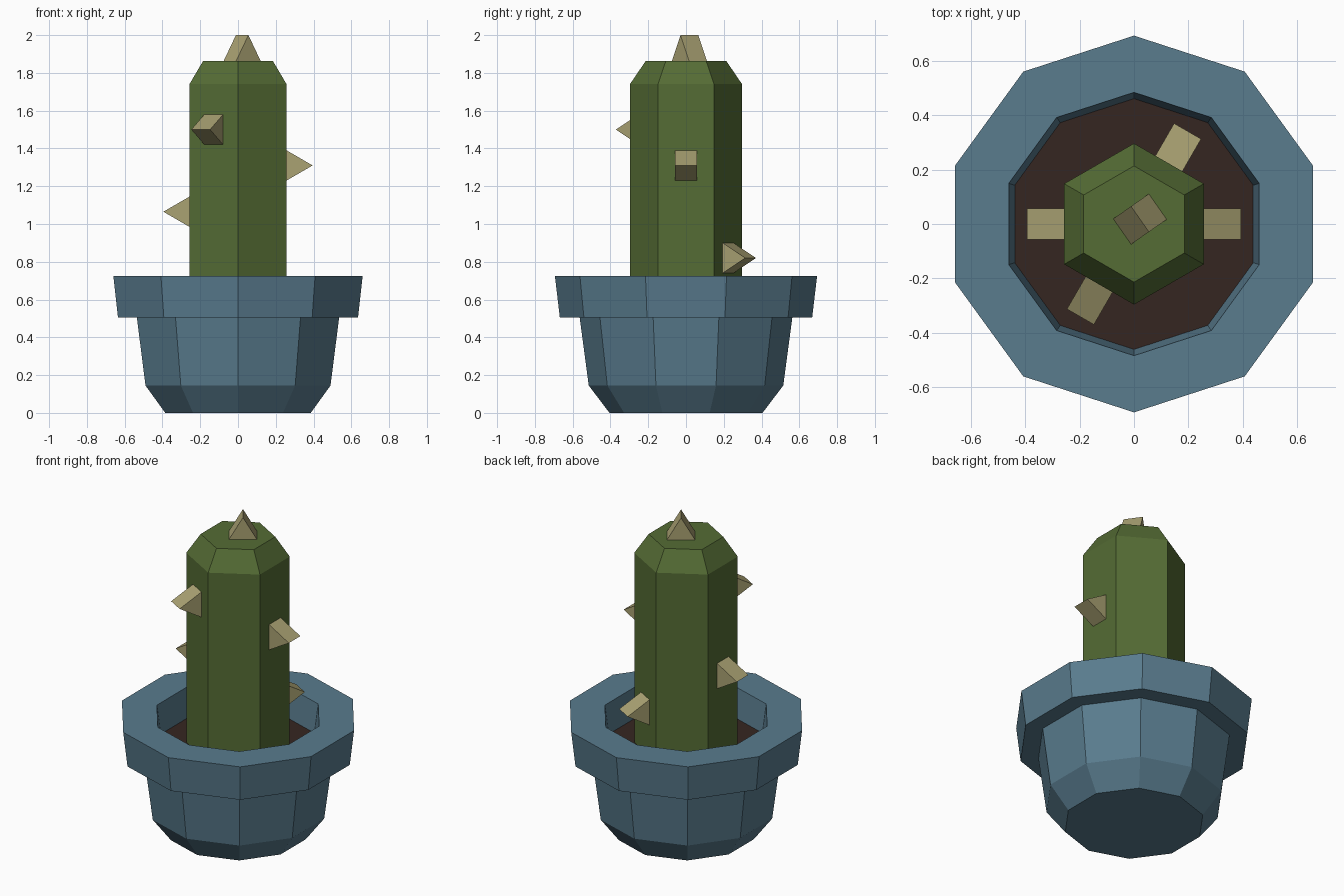
import bpy, bmesh
from math import cos, sin, pi, radians
from mathutils import Matrix, Vector

if "Cube" in bpy.data.objects:
    bpy.data.objects.remove(bpy.data.objects["Cube"])


def material(name, rgb):
    m = bpy.data.materials.new(name)
    m.diffuse_color = (*rgb, 1)
    m.use_nodes = True
    m.node_tree.nodes["Principled BSDF"].inputs["Base Color"].default_value = m.diffuse_color
    return m


def finish(name, bm, mat):
    bmesh.ops.recalc_face_normals(bm, faces=bm.faces)
    me = bpy.data.meshes.new(name)
    bm.to_mesh(me)
    bm.free()
    me.materials.append(mat)
    ob = bpy.data.objects.new(name, me)
    bpy.context.collection.objects.link(ob)
    return ob


def lathe(name, profile, sides, mat, cap_end=True):
    """Faceted turned shape from (radius, z) points, one corner pointing to +y."""
    bm = bmesh.new()
    rings = []
    for r, z in profile:
        angles = [pi / 2 + 2 * pi * i / sides for i in range(sides)]
        rings.append([bm.verts.new((r * cos(a), r * sin(a), z)) for a in angles])
    for a, b in zip(rings, rings[1:]):
        for i in range(sides):
            j = (i + 1) % sides
            bm.faces.new((a[i], a[j], b[j], b[i]))
    bm.faces.new(rings[0])
    if cap_end:
        bm.faces.new(rings[-1])
    return finish(name, bm, mat)


def spine(name, matrix, mat, length=0.16, width=0.115, height=0.138):
    """Wedge with its base on the local xy plane and its ridge along local y."""
    bm = bmesh.new()
    ends = []
    for y in (-width / 2, width / 2):
        ends.append([bm.verts.new(p) for p in
                     ((-length / 2, y, 0), (length / 2, y, 0), (0, y, height))])
        bm.faces.new(ends[-1])
    for i in range(3):
        j = (i + 1) % 3
        bm.faces.new((ends[0][i], ends[0][j], ends[1][j], ends[1][i]))
    bm.transform(matrix)
    return finish(name, bm, mat)


blue = material("pot_blue", (0.10, 0.20, 0.27))
brown = material("soil_brown", (0.036, 0.019, 0.015))
green = material("cactus_green", (0.09, 0.15, 0.035))
straw = material("spine_straw", (0.40, 0.36, 0.17))

# Pot: chamfered foot, tapered body, overhanging rim, inner wall
lathe("pot", [(0.405, 0), (0.515, 0.145), (0.563, 0.505), (0.668, 0.505),
              (0.694, 0.725), (0.485, 0.725), (0.462, 0.545)], 10, blue, False)

# Soil disc inside the pot
lathe("soil", [(0.462, 0.545)], 10, brown, False)

# Cactus column
lathe("cactus", [(0.297, 0.545), (0.297, 1.74), (0.214, 1.862)], 6, green)

# Side spines on the flat faces: direction in degrees and height
for name, angle, z in (("right_spine", 0, 1.31), ("left_spine", 180, 1.065),
                       ("front_spine", -120, 1.50), ("back_spine", 60, 0.82)):
    a = radians(angle)
    pos = Vector((0.257 * cos(a), 0.257 * sin(a), z))
    spine(name, Matrix.Translation(pos) @ Matrix.Rotation(a, 4, 'Z')
          @ Matrix.Rotation(pi / 2, 4, 'Y'), straw)

# Spine on the crown
spine("top_spine", Matrix.Translation((0.022, 0.018, 1.862))
      @ Matrix.Rotation(radians(35), 4, 'Z'), straw)
